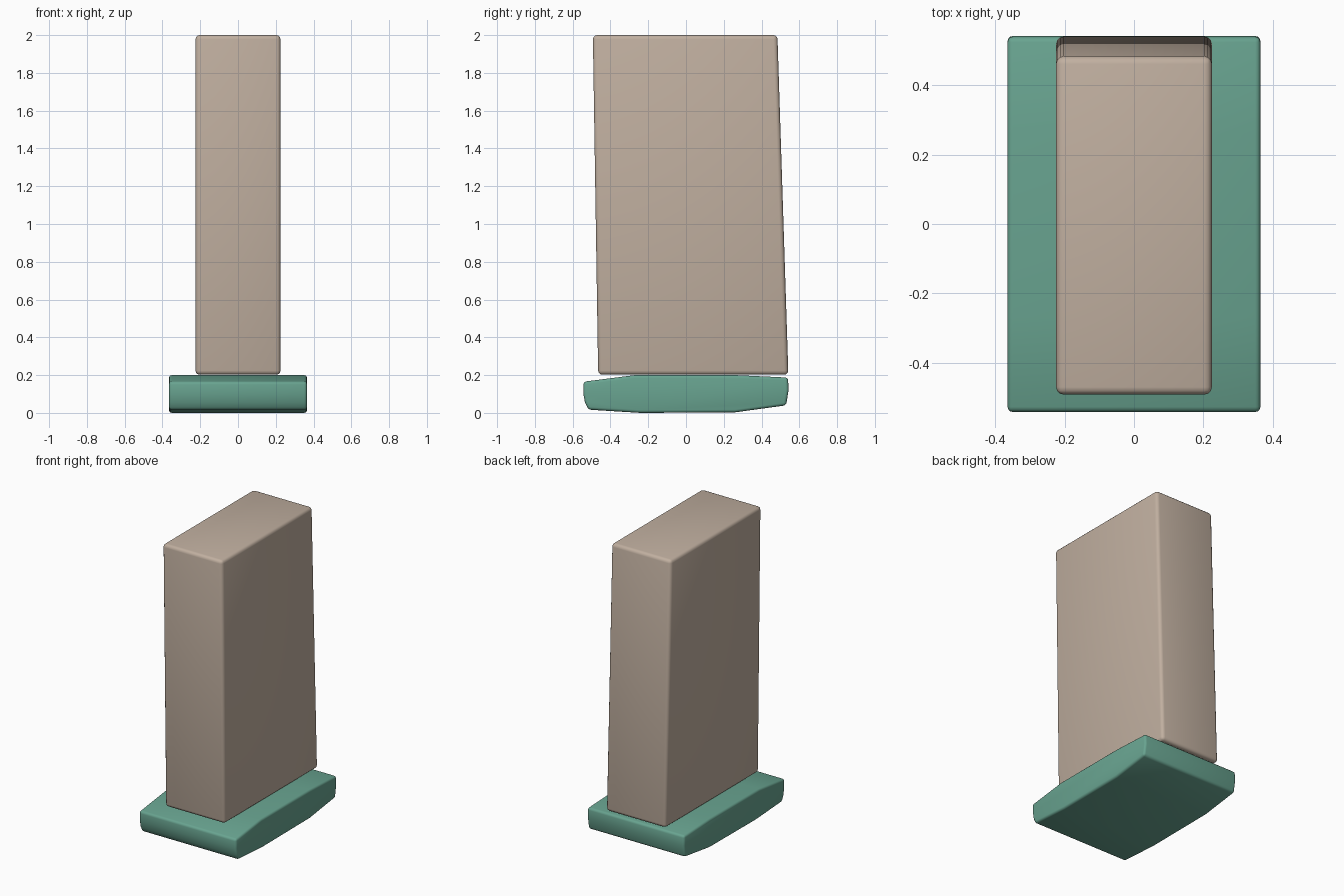
import bpy, math

if "Cube" in bpy.data.objects:
    bpy.data.objects.remove(bpy.data.objects["Cube"])


def material(name, rgb):
    m = bpy.data.materials.new(name)
    m.diffuse_color = (*rgb, 1)
    m.use_nodes = True
    m.node_tree.nodes["Principled BSDF"].inputs["Base Color"].default_value = m.diffuse_color
    return m


def extruded(name, profile, half_width, bevel, mat):
    """Extrude a (y, z) side profile across x and round its edges."""
    n = len(profile)
    verts = [(x, y, z) for x in (-half_width, half_width) for y, z in profile]
    faces = [tuple(range(n - 1, -1, -1)), tuple(range(n, 2 * n))]
    faces += [(i, (i + 1) % n, n + (i + 1) % n, n + i) for i in range(n)]
    mesh = bpy.data.meshes.new(name)
    mesh.from_pydata(verts, [], faces)
    mesh.materials.append(mat)
    obj = bpy.data.objects.new(name, mesh)
    bpy.context.collection.objects.link(obj)
    mod = obj.modifiers.new("rounded_edges", 'BEVEL')
    mod.width = bevel
    mod.segments = 3
    mod.limit_method = 'ANGLE'
    mod.angle_limit = math.radians(30)
    bpy.ops.object.select_all(action='DESELECT')
    obj.select_set(True)
    bpy.context.view_layer.objects.active = obj
    bpy.ops.object.modifier_apply(modifier=mod.name)
    bpy.ops.object.shade_smooth_by_angle(angle=math.radians(35))
    return obj


tan = material("warm_tan", (0.53, 0.43, 0.35))
green = material("sea_green", (0.14, 0.37, 0.28))

# Faceted foot slab with raised front and back ends
extruded("foot_slab",
         [(-0.516, 0.017), (-0.24, 0.0), (0.26, 0.003), (0.53, 0.04),
          (0.543, 0.12), (0.54, 0.187), (0.26, 0.2), (-0.27, 0.2),
          (-0.543, 0.165), (-0.543, 0.1), (-0.535, 0.055)],
         0.365, 0.015, green)

# Upright block, tapering and leaning slightly forward
extruded("upright_block",
         [(-0.465, 0.202), (0.542, 0.202), (0.484, 2.0), (-0.493, 2.0)],
         0.225, 0.022, tan)
